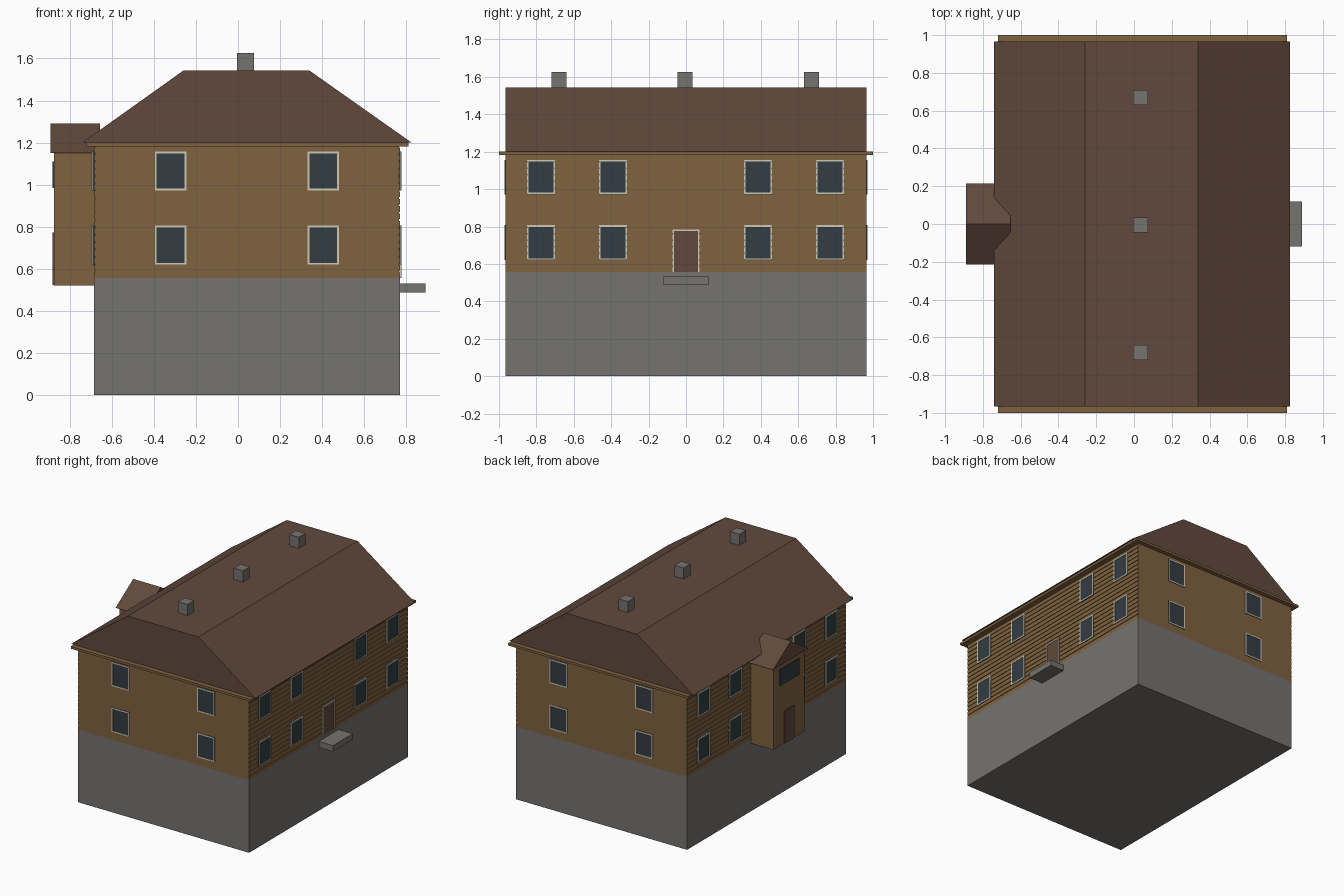
import bpy
import bmesh
from mathutils import Matrix, Vector

cube = bpy.data.objects.get("Cube")
if cube:
    bpy.data.objects.remove(cube, do_unlink=True)


def material(name, rgb):
    """Flat material from 0-255 display values, stored linear."""
    lin = [((c / 255 + 0.055) / 1.055) ** 2.4 for c in rgb] + [1.0]
    m = bpy.data.materials.new(name)
    m.use_nodes = True
    m.diffuse_color = lin
    m.node_tree.nodes["Principled BSDF"].inputs["Base Color"].default_value = lin
    return m


STONE = material("grey stone", (118, 115, 111))
WOOD = material("tan wood", (128, 98, 64))
ROOF = material("brown shingle", (97, 73, 60))
FRAME = material("cream paint", (208, 203, 182))
GLASS = material("dark glass", (51, 60, 67))


def add_box(bm, lo, hi, index=0):
    lo, hi = Vector(map(min, lo, hi)), Vector(map(max, lo, hi))
    mat = Matrix.Translation((lo + hi) / 2) @ Matrix.Diagonal((*(hi - lo), 1))
    made = bmesh.ops.create_cube(bm, size=1, matrix=mat)
    for f in {f for v in made["verts"] for f in v.link_faces}:
        f.material_index = index


def finish(name, bm, *mats):
    bmesh.ops.recalc_face_normals(bm, faces=bm.faces)
    me = bpy.data.meshes.new(name)
    bm.to_mesh(me)
    bm.free()
    for m in mats:
        me.materials.append(m)
    ob = bpy.data.objects.new(name, me)
    bpy.context.collection.objects.link(ob)
    return ob


def box(name, lo, hi, mat):
    bm = bmesh.new()
    add_box(bm, lo, hi)
    return finish(name, bm, mat)


def prism(name, profile, sweep, mat):
    """Extrude a closed loop of 3D points along a vector."""
    bm = bmesh.new()
    face = bm.faces.new([bm.verts.new(p) for p in profile])
    out = bmesh.ops.extrude_face_region(bm, geom=[face], use_keep_orig=True)
    verts = [g for g in out["geom"] if isinstance(g, bmesh.types.BMVert)]
    bmesh.ops.translate(bm, verts=verts, vec=sweep)
    return finish(name, bm, mat)


# Main dimensions
X0, X1, Y = -0.685, 0.77, 0.965
BASE, EAVE, RIDGE = 0.557, 1.185, 1.542
LIP = 0.005

# Each wall maps (along, outward, height) to world space
WALLS = {
    "front": lambda u, d, z: (u, -Y - d, z),
    "back": lambda u, d, z: (u, Y + d, z),
    "left": lambda u, d, z: (X1 + d, u, z),
    "right": lambda u, d, z: (X0 - d, u, z),
    "porch": lambda u, d, z: (-0.875 - d, u, z),
}


def opening(name, wall, u, w, z0, z1, fill, proud=0.006, trim=0.009, sill=True):
    """A pane or door leaf with a raised border."""
    at = WALLS[wall]
    a, b = u - w / 2, u + w / 2
    bm = bmesh.new()
    add_box(bm, at(a, -0.01, z0), at(b, proud / 2, z1))
    if trim:
        bars = [(a, a + trim, z0, z1), (b - trim, b, z0, z1),
                (a + trim, b - trim, z1 - trim, z1)]
        if sill:
            bars.append((a + trim, b - trim, z0, z0 + trim))
        for p, q, r, s in bars:
            add_box(bm, at(p, -0.01, r), at(q, proud, s), 1)
    finish(name, bm, fill, FRAME)


# Stone base and timber storeys
box("foundation", (X0, -Y, 0), (X1, Y, BASE), STONE)
box("timber_walls", (X0 + LIP, -Y, BASE), (X1 - LIP, Y, EAVE), WOOD)

# Clapboards on the two long walls
ROWS = 18
pitch = (EAVE - BASE) / ROWS
for wall in ("left", "right"):
    bm = bmesh.new()
    for i in range(ROWS):
        z = BASE + i * pitch
        add_box(bm, WALLS[wall](-Y, -LIP, z),
                WALLS[wall](Y, 0, z + pitch - 0.008))
    finish(wall + "_clapboards", bm, WOOD)

# Eave board and flat-topped roof
box("eave_board", (-0.72, -1, EAVE - 0.003), (0.81, 1, 1.2), WOOD)
section = [(-0.74, 1.2), (0.825, 1.2), (0.34, RIDGE), (-0.26, RIDGE)]
prism("main_roof", [(x, -Y, z) for x, z in section], (0, 2 * Y, 0), ROOF)

# Chimneys
for i, y in enumerate((-0.68, -0.005, 0.67)):
    box(f"chimney_{i + 1}", (-0.005, y - 0.04, 1.5),
        (0.075, y + 0.04, 1.627), STONE)

# Windows, two rows on every wall
FLOORS = {"lower": (0.62, 0.807), "upper": (0.972, 1.157)}
SPOTS = {"front": (-0.32, 0.405), "back": (-0.32, 0.405),
         "left": (-0.775, -0.39, 0.385, 0.77),
         "right": (-0.775, -0.39, 0.385, 0.77)}
for wall, spots in SPOTS.items():
    for floor, (z0, z1) in FLOORS.items():
        for i, u in enumerate(spots):
            opening(f"{wall}_{floor}_window_{i + 1}", wall, u, 0.15, z0, z1,
                    GLASS, 0.01 if wall == "right" else 0.006)

# Entrance door and its step
opening("entrance_door", "left", 0, 0.145, BASE, 0.785, ROOF, sill=False)
box("entrance_step", (X1, -0.12, 0.487), (0.89, 0.12, 0.532), STONE)

# Porch tower with gable roof
box("porch_tower", (-0.875, -0.19, 0.522), (X0 + 0.02, 0.19, 1.152), WOOD)
gable = [(-0.215, 1.15), (0.215, 1.15), (0, 1.29)]
prism("porch_roof", [(-0.89, y, z) for y, z in gable], (0.235, 0, 0), ROOF)
opening("porch_window", "porch", 0, 0.235, 0.985, 1.11, GLASS, 0.012, 0)
opening("porch_door", "porch", 0, 0.12, 0.524, 0.772, ROOF, 0.012, 0)
